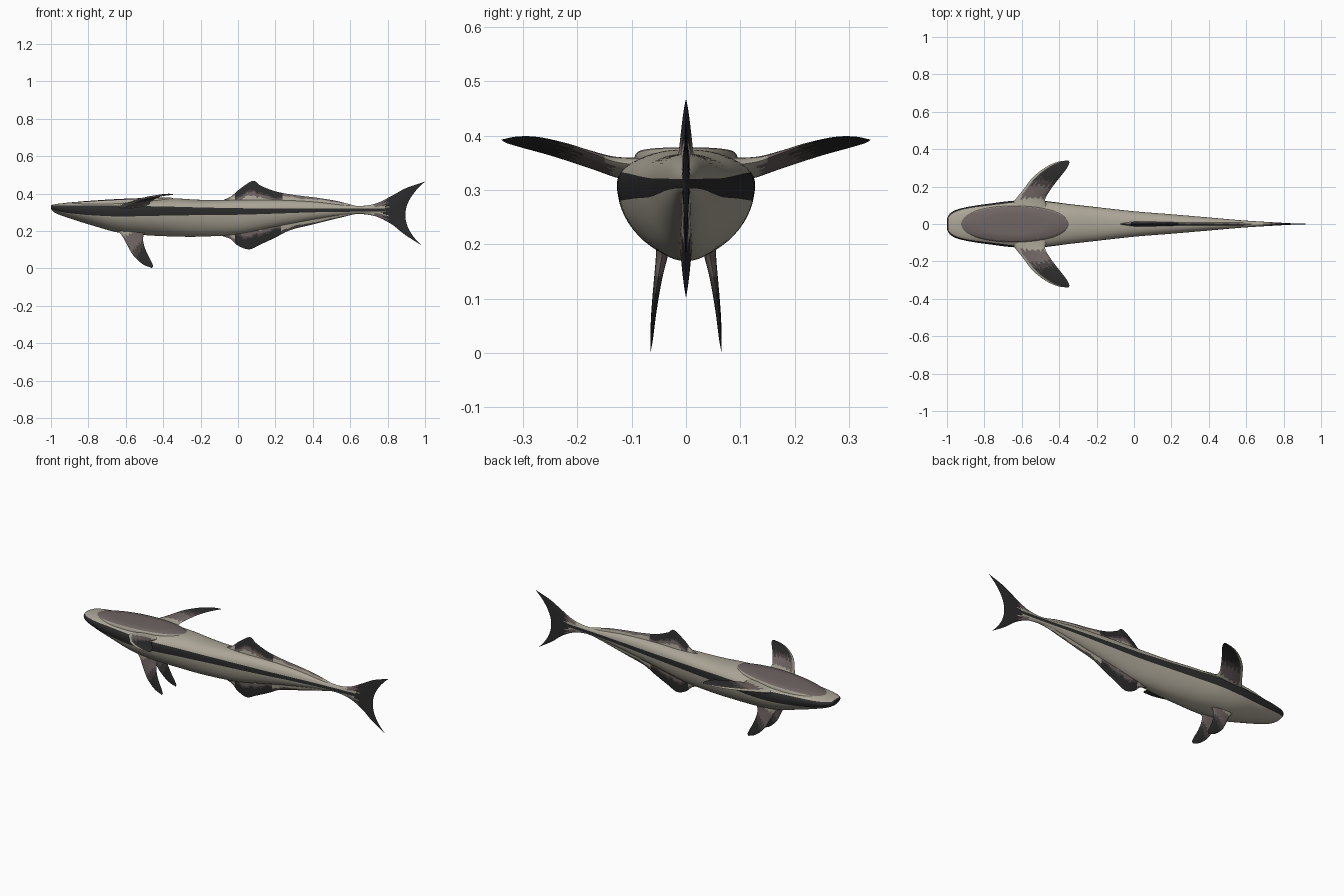
import bpy, bmesh, math
from mathutils import Vector

old = bpy.data.objects.get("Cube")
if old:
    bpy.data.objects.remove(old, do_unlink=True)


def material(name, rgb):
    mat = bpy.data.materials.new(name)
    mat.use_nodes = True
    mat.diffuse_color = (*rgb, 1)
    mat.node_tree.nodes["Principled BSDF"].inputs["Base Color"].default_value = (*rgb, 1)
    return mat


MATERIALS = [material("pale skin", (.41, .38, .31)),
             material("grey brown", (.16, .13, .125)),
             material("dark brown", (.065, .055, .053)),
             material("charcoal", (.025, .025, .025))]
PALE, BROWN, DUSK, DARK = range(len(MATERIALS))


def curve(points, t):
    """Point at t (0 to 1) on a smooth curve through the points."""
    last = len(points) - 1
    i = min(int(t * last), last - 1)
    f = t * last - i
    b, c = Vector(points[i]), Vector(points[i + 1])
    a = Vector(points[i - 1]) if i > 0 else b * 2 - c
    d = Vector(points[i + 2]) if i + 2 <= last else c * 2 - b
    return b + ((c - a) + ((a * 2 - b * 5 + c * 4 - d) + (b * 3 - a - c * 3 + d) * f) * f) * f / 2


def finish(bm, name):
    bmesh.ops.remove_doubles(bm, verts=bm.verts, dist=1e-5)
    bmesh.ops.recalc_face_normals(bm, faces=bm.faces)
    mesh = bpy.data.meshes.new(name)
    bm.to_mesh(mesh)
    bm.free()
    for mat in MATERIALS:
        mesh.materials.append(mat)
    obj = bpy.data.objects.new(name, mesh)
    bpy.context.collection.objects.link(obj)
    bpy.ops.object.select_all(action='DESELECT')
    obj.select_set(True)
    bpy.context.view_layer.objects.active = obj
    bpy.ops.object.shade_smooth_by_angle(angle=math.radians(45))
    return obj


def bridge(bm, a, b, colour, closed=True):
    n = len(a)
    for j in range(n if closed else n - 1):
        k = (j + 1) % n
        face = bm.faces.new((a[j], a[k], b[k], b[j]))
        face.material_index = colour(j)


# Body: x, top, bottom, half width, stripe top, stripe bottom
STATIONS = [(-1, .336, .319, .03, .334, .321), (-.985, .342, .302, .055, .337, .312),
            (-.95, .347, .285, .076, .337, .303), (-.88, .353, .261, .093, .336, .293),
            (-.78, .358, .23, .108, .336, .284), (-.64, .364, .192, .125, .335, .278),
            (-.5, .371, .178, .125, .333, .28), (-.35, .375, .171, .107, .33, .283),
            (-.2, .367, .17, .09, .326, .285), (0, .367, .183, .068, .322, .287),
            (.2, .366, .222, .052, .321, .293), (.4, .357, .26, .035, .321, .3),
            (.6, .336, .289, .018, .32, .303), (.8, .328, .292, .006, .32, .303)]
UPPER, BAND, LOWER = 10, 4, 12


def body_ring(t):
    x, top, bottom, width, s1, s2 = curve(STATIONS, t)
    mid = .31 + .017 * max(0, (-.7 - x) / .3)
    power = .88

    def angle(z):
        if z >= mid:
            return math.asin(min(1, (z - mid) / (top - mid)) ** (1 / power))
        return -math.asin(min(1, (mid - z) / (mid - bottom)))

    stops = [math.pi / 2, angle(s1), angle(s2), -math.pi / 2]
    angles = [stops[k] + (stops[k + 1] - stops[k]) * i / n
              for k, n in enumerate((UPPER, BAND, LOWER)) for i in range(n)] + [stops[-1]]
    half = []
    for a in angles:
        if a >= 0:
            half.append((width * max(0, math.cos(a)) ** power, mid + (top - mid) * math.sin(a) ** power))
        else:
            half.append((width * max(0, math.cos(a)), mid + (mid - bottom) * math.sin(a)))
    return [(x, y, z) for y, z in half] + [(x, -y, z) for y, z in half[-2:0:-1]]


def body_colour(j):
    side = UPPER + BAND + LOWER
    j = j if j < side else 2 * side - 1 - j
    return DARK if UPPER <= j < UPPER + BAND else PALE


bm = bmesh.new()
steps = 104
rings = [[bm.verts.new(p) for p in body_ring(i / steps)] for i in range(steps + 1)]
for a, b in zip(rings, rings[1:]):
    nose = a[0].co.x < -.993
    bridge(bm, a, b, lambda j: DARK if nose else body_colour(j))
for ring in (rings[0], rings[-1]):
    bm.faces.new(ring).material_index = DARK
finish(bm, "body")

# Suction disc: an oval pad with a pale rim on top of the head
bm = bmesh.new()
rings = []
for scale, lift in ((1.06, -.05), (1.045, -.012), (1, -.002), (.97, .001), (.6, .003), (.2, .004)):
    ring = []
    for i in range(64):
        a = math.tau * i / 64
        x = .29 * scale * math.cos(a)
        ring.append(bm.verts.new((x - .64, .093 * scale * math.sin(a), .367 + .05 * x - .04 * x * x + lift)))
    rings.append(ring)
for i, (a, b) in enumerate(zip(rings, rings[1:])):
    bridge(bm, a, b, lambda j: PALE if i < 2 else BROWN)
bm.faces.new(rings[-1]).material_index = BROWN
finish(bm, "suction_disc")


def fin(name, edge_a, edge_b, thick, colour, axis, side=1, bow=0, rows=48, cols=20):
    """Thin two-sided blade between two edge curves; colour depends on t, w and position."""
    bm = bmesh.new()
    for sign in (-1, 1):
        grid = []
        for i in range(rows + 1):
            t = i / rows
            a, b = curve(edge_a, t), curve(edge_b, t)
            line = []
            for j in range(cols + 1):
                w = j / cols
                p = a.lerp(b, w) + Vector(axis) * sign * thick(t, w)
                p.x -= bow * t ** 3 * 4 * w * (1 - w)
                line.append(bm.verts.new((p.x, p.y * side, p.z)))
            grid.append(line)
        for i in range(rows):
            bridge(bm, grid[i], grid[i + 1],
                   lambda j: colour((i + .5) / rows, (j + .5) / cols, grid[i][j].co), closed=False)
    return finish(bm, name)


def lens(root, tip):
    return lambda t, w: (root * (1 - t) ** 2 + tip * (1 - t ** 6)) * math.sqrt(max(0, 4 * w * (1 - w)))


def ragged(v):
    return .03 * math.sin(v * 37) + .02 * math.sin(v * 83)


# Paired fins, blotched from pale root to dark tip
def pectoral_colour(t, w, p):
    t += ragged(w)
    if t > .5 and w > .22 - .1 * t + ragged(t):
        return DARK
    if t > .42 and w > .12:
        return DUSK
    return BROWN if t > .2 and w > .1 else PALE


def pelvic_colour(t, w, p):
    t += ragged(w) + .25 * (w - .5)
    return DARK if t > .58 else DUSK if t > .46 else BROWN if t > .12 else PALE


PECTORAL_LEAD = [(-.67, .08, .325), (-.635, .13, .333), (-.595, .18, .346), (-.54, .25, .366),
                 (-.47, .305, .38), (-.405, .333, .388), (-.35, .34, .393)]
PECTORAL_TRAIL = [(-.46, .08, .345), (-.475, .13, .352), (-.455, .17, .366), (-.42, .22, .384),
                  (-.38, .27, .396), (-.355, .305, .398), (-.345, .33, .395)]
PELVIC_LEAD = [(-.65, .04, .21), (-.62, .045, .175), (-.595, .052, .13), (-.56, .059, .07),
               (-.51, .063, .023), (-.46, .065, .002)]
PELVIC_TRAIL = [(-.48, .04, .21), (-.505, .045, .175), (-.505, .052, .135), (-.488, .059, .085),
                (-.465, .063, .04), (-.453, .065, .012)]
for side, label in ((1, "back"), (-1, "front")):
    fin(label + "_pectoral_fin", PECTORAL_LEAD, PECTORAL_TRAIL, lens(.018, .004),
        pectoral_colour, (0, 0, 1), side)
    fin(label + "_pelvic_fin", PELVIC_LEAD, PELVIC_TRAIL, lens(.012, .003),
        pelvic_colour, (0, 1, 0), side)


# Dorsal and anal fins
def median_colour(rear):
    def rule(t, w, p):
        w += ragged(t)
        if p.x > .23:
            return rear if w > .8 and p.x < .56 else PALE
        if p.x < -.02:
            return BROWN if w > .85 else PALE
        return DARK if w > .66 else DUSK if w > .58 else BROWN if w > .45 else PALE
    return rule


def taper(t, w):
    return .02 * (1 - w) * (1 - .6 * t) + .0025 * (1 - w ** 8)


DORSAL = [(-.1, .358), (-.04, .383), (.01, .425), (.08, .468), (.12, .443), (.2, .412),
          (.3, .393), (.42, .378), (.53, .36), (.64, .332)]
ANAL = [(-.09, .175), (-.04, .157), (0, .122), (.06, .102), (.12, .128), (.2, .165),
        (.28, .205), (.4, .235), (.52, .265), (.64, .294)]
for name, edge, rear in (("dorsal_fin", DORSAL, BROWN), ("anal_fin", ANAL, DUSK)):
    fin(name, [(x, 0, .325 if edge is DORSAL else .27 + .04 * x) for x, z in edge],
        [(x, 0, z) for x, z in edge], taper, median_colour(rear), (0, 1, 0), rows=90)


# Forked tail
def tail_colour(t, w, p):
    if p.x > .785 + ragged(w) / 2 or abs(p.z - .311) < .01:
        return DARK
    return BROWN if p.x > .725 and abs(w - .5) > .22 else PALE


TAIL_TOP = [(.6, 0, .335), (.66, 0, .334), (.74, 0, .348), (.82, 0, .387), (.9, 0, .43), (1, 0, .464)]
TAIL_LOW = [(.6, 0, .29), (.66, 0, .291), (.74, 0, .277), (.82, 0, .237), (.89, 0, .182), (.98, 0, .124)]
fin("tail_fin", TAIL_TOP, TAIL_LOW, lens(.012, .004), tail_colour, (0, 1, 0), bow=.095, rows=60, cols=32)
